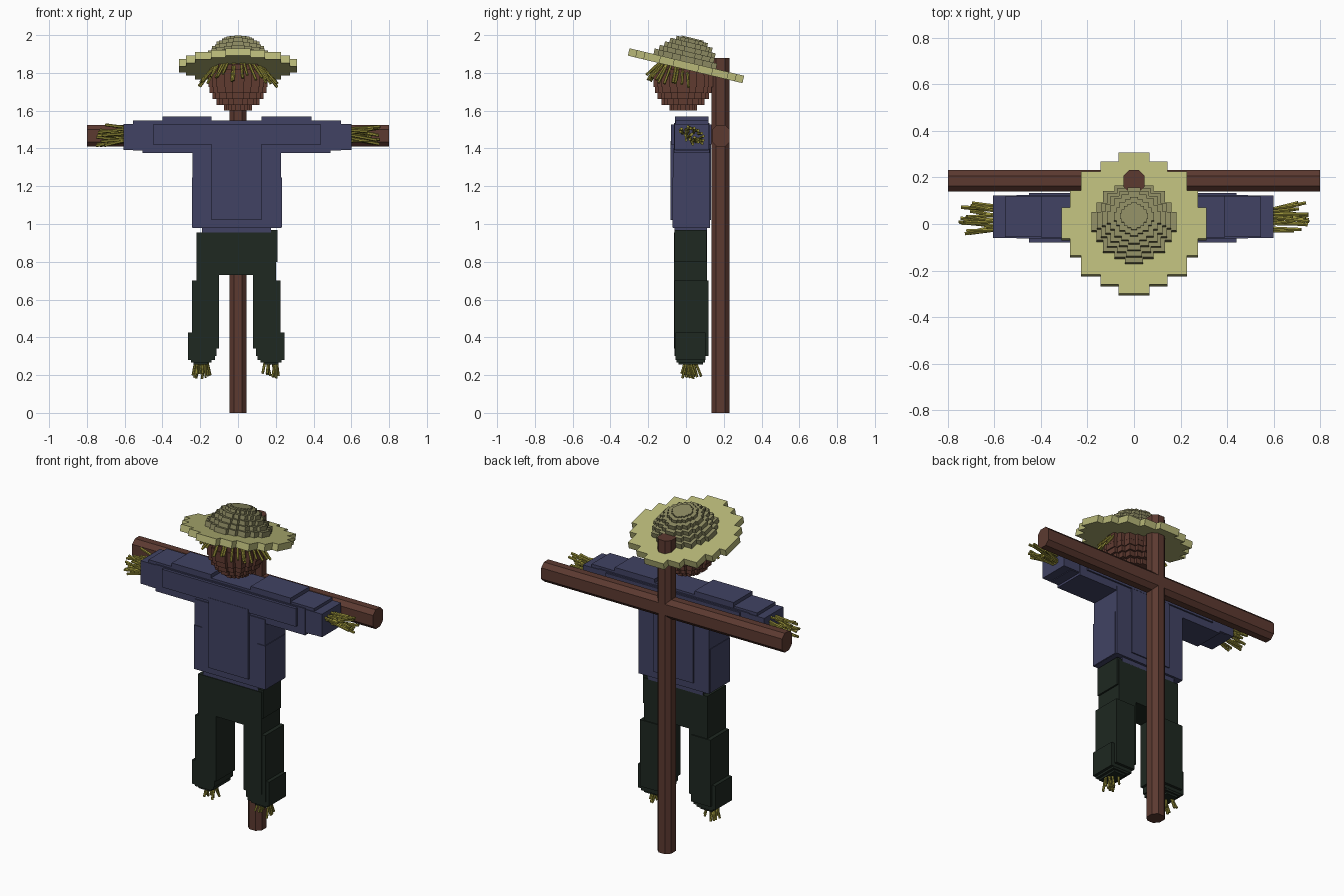
import bpy, bmesh, math, random
from mathutils import Vector, Matrix

if "Cube" in bpy.data.objects:
    bpy.data.objects.remove(bpy.data.objects["Cube"])

random.seed(4)


def material(name, r, g, b):
    m = bpy.data.materials.new(name)
    m.diffuse_color = (r, g, b, 1)
    m.use_nodes = True
    m.node_tree.nodes["Principled BSDF"].inputs["Base Color"].default_value = m.diffuse_color
    return m


WOOD = material("wood", 0.107, 0.042, 0.030)
SACK = material("sacking", 0.115, 0.043, 0.030)
SHIRT = material("shirt_cloth", 0.052, 0.055, 0.125)
PANTS = material("trouser_cloth", 0.013, 0.021, 0.015)
BRIM = material("brim_straw", 0.48, 0.48, 0.19)
CROWN = material("crown_straw", 0.26, 0.25, 0.12)
STRAW = material("straw", 0.30, 0.27, 0.04)


def finish(name, bm, mat, matrix=None):
    bmesh.ops.recalc_face_normals(bm, faces=bm.faces)
    me = bpy.data.meshes.new(name)
    bm.to_mesh(me)
    bm.free()
    me.materials.append(mat)
    ob = bpy.data.objects.new(name, me)
    bpy.context.collection.objects.link(ob)
    if matrix:
        ob.matrix_world = matrix
    return ob


def add_box(bm, x0, x1, y0, y1, z0, z1):
    m = Matrix.Translation(((x0 + x1) / 2, (y0 + y1) / 2, (z0 + z1) / 2))
    m = m @ Matrix.Diagonal((abs(x1 - x0), y1 - y0, z1 - z0, 1))
    bmesh.ops.create_cube(bm, size=1, matrix=m)


def boxes(name, mat, rows):
    bm = bmesh.new()
    for r in rows:
        add_box(bm, *r)
    return finish(name, bm, mat)


def rod(bm, a, b, r, sides=6):
    a, b = Vector(a), Vector(b)
    d = b - a
    m = Matrix.Translation((a + b) / 2) @ d.to_track_quat('Z', 'Y').to_matrix().to_4x4()
    bmesh.ops.create_cone(bm, cap_ends=True, segments=sides, radius1=r, radius2=r,
                          depth=d.length, matrix=m)


# Stepped outline of a quarter disc, mirrored into all four quadrants
STEPS = [(1, .22), (.88, .22), (.88, .46), (.73, .46), (.73, .73),
         (.46, .73), (.46, .87), (.21, .87), (.21, 1)]


def step_disc(bm, r, z0, z1):
    q = STEPS
    outline = (q + [(-x, y) for x, y in reversed(q)] +
               [(-x, -y) for x, y in q] + [(x, -y) for x, y in reversed(q)])
    face = bm.faces.new([bm.verts.new((x * r, y * r, z0)) for x, y in outline])
    ext = bmesh.ops.extrude_face_region(bm, geom=[face], use_keep_orig=True)
    bmesh.ops.translate(bm, vec=(0, 0, z1 - z0),
                        verts=[v for v in ext['geom'] if isinstance(v, bmesh.types.BMVert)])


def stack(name, mat, layers, matrix):
    bm = bmesh.new()
    for layer in layers:
        step_disc(bm, *layer)
    return finish(name, bm, mat, matrix)


# Timber: eight-sided prism with clipped corners, along z
def timber(name, w, d, length, matrix):
    bm = bmesh.new()
    c = 0.025
    q = [(w, d - c), (w - c, d), (c - w, d), (-w, d - c),
         (-w, c - d), (c - w, -d), (w - c, -d), (w, c - d)]
    face = bm.faces.new([bm.verts.new((x, y, 0)) for x, y in q])
    ext = bmesh.ops.extrude_face_region(bm, geom=[face], use_keep_orig=True)
    bmesh.ops.translate(bm, vec=(0, 0, length),
                        verts=[v for v in ext['geom'] if isinstance(v, bmesh.types.BMVert)])
    return finish(name, bm, WOOD, matrix)


timber("post", 0.046, 0.048, 1.88, Matrix.Translation((0, 0.183, 0)))
timber("crossbar", 0.058, 0.046, 1.6,
       Matrix.Translation((-0.8, 0.185, 1.467)) @ Matrix.Rotation(math.pi / 2, 4, 'Y'))

# Shirt: sleeves, shoulders, torso and raised front/back panels
boxes("shirt", SHIRT, [
    (-0.605, 0.600, -0.060, 0.122, 1.392, 1.530),
    (-0.555, 0.545, -0.056, 0.118, 1.388, 1.548),
    (-0.505, 0.490, -0.063, 0.125, 1.375, 1.535),
    (-0.450, 0.440, -0.080, 0.134, 1.420, 1.528),
    (-0.400, -0.140, -0.058, 0.120, 1.500, 1.570),
    (0.125, 0.390, -0.058, 0.120, 1.500, 1.570),
    (-0.240, 0.228, -0.068, 0.126, 0.980, 1.400),
    (-0.243, -0.190, -0.072, 0.115, 0.982, 1.245),
    (0.175, 0.232, -0.072, 0.115, 0.982, 1.245),
    (-0.140, 0.125, -0.082, 0.133, 1.020, 1.440),
    (-0.190, 0.175, -0.060, 0.112, 0.952, 1.000),
])

# Trousers: hips plus two mirrored stepped legs, centred slightly left
DX = -0.01
leg = [
    (0.090, 0.210, -0.064, 0.112, 0.34, 0.76),
    (0.105, 0.234, -0.060, 0.118, 0.30, 0.70),
    (0.112, 0.256, -0.056, 0.102, 0.28, 0.425),
    (0.130, 0.240, -0.050, 0.100, 0.268, 0.30),
    (0.150, 0.225, -0.040, 0.090, 0.256, 0.28),
]
rows = [(-0.210, 0.210, -0.064, 0.112, 0.73, 0.955),
        (-0.190, 0.210, -0.060, 0.108, 0.80, 0.968)]
for x0, x1, *rest in leg:
    rows += [(x0 + DX, x1 + DX, *rest), (-x1 + DX, -x0 + DX, *rest)]
rows[0] = (-0.220, 0.200, *rows[0][2:])
boxes("trousers", PANTS, rows)

# Head: stack of stepped discs following a ball
layers = []
N = 10
for i in range(N):
    z0, z1 = -0.16 + 0.31 * i / N, -0.16 + 0.31 * (i + 1) / N
    t = (z0 + z1) / 2 / 0.163
    layers.append((0.158 * math.sqrt(1 - t * t), z0, z1))
stack("head", SACK, layers, Matrix.Translation((0, -0.015, 1.76)))

# Hat: tilted brim and stepped crown
hat = Matrix.Translation((0, 0, 1.838)) @ Matrix.Rotation(math.radians(-13.5), 4, 'X')
stack("hat_brim", BRIM, [(0.312, -0.02, 0.02)], hat)
stack("hat_crown", CROWN, [(0.182, 0.02, 0.05), (0.160, 0.05, 0.075), (0.138, 0.075, 0.10),
                           (0.115, 0.10, 0.125), (0.085, 0.125, 0.143),
                           (0.060, 0.143, 0.150)], hat)

u = random.uniform
# Straw hands
for side, label in ((-1, "left"), (1, "right")):
    bm = bmesh.new()
    for i in range(20):
        y, z = u(-0.03, 0.075), u(1.43, 1.51)
        a = (side * u(0.56, 0.60), y, z)
        b = (side * u(0.68, 0.755), y * 1.1 + u(-0.03, 0.03),
             min(1.525, max(1.415, z + u(-0.035, 0.035))))
        rod(bm, a, b, 0.008)
    finish(label + "_hand_straw", bm, STRAW)

    # Straw feet
    bm = bmesh.new()
    for i in range(12):
        x, y = side * 0.185 + DX + u(-0.03, 0.03), 0.02 + u(-0.025, 0.025)
        rod(bm, (x, y, 0.29), (x + u(-0.022, 0.022), y + u(-0.04, 0.04), u(0.18, 0.21)), 0.007)
    finish(label + "_foot_straw", bm, STRAW)

# Straw hair fanning out under the front and sides of the brim
bm = bmesh.new()
for i in range(22):
    ang = math.radians(172 + 196 * i / 21) + u(-0.08, 0.08)
    c, s = math.cos(ang), math.sin(ang)
    y0 = -0.01 + 0.13 * s
    z0 = 1.825 - 0.24 * y0
    r = u(0.18, 0.215)
    rod(bm, (0.13 * c, y0, z0), (r * c, -0.01 + r * s, z0 - u(0.06, 0.105)), 0.0075)
finish("hair_straw", bm, STRAW)
